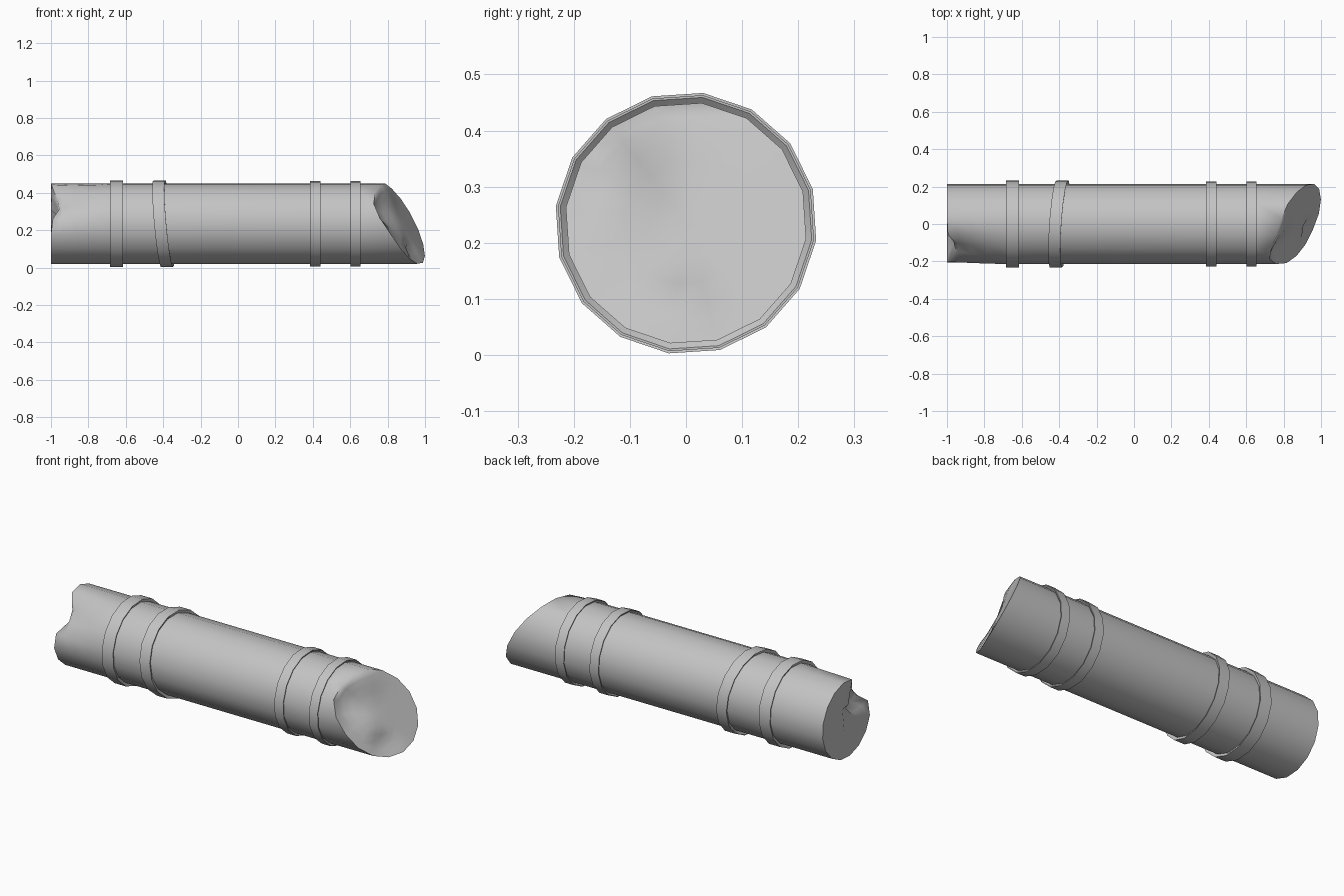
import bpy, bmesh, math
from math import cos, sin, radians, exp

old = bpy.data.objects.get("Cube")
if old:
    bpy.data.objects.remove(old)

SIDES, RADIUS, AXIS_Z = 16, 0.216, 0.235

stone = bpy.data.materials.new("grey stone")
stone.use_nodes = True
stone.diffuse_color = (0.55, 0.55, 0.55, 1)
stone.node_tree.nodes["Principled BSDF"].inputs["Base Color"].default_value = stone.diffuse_color


def angle(k):
    return radians(k * 360 / SIDES - 7.5)


def finish(bm, name, sharp):
    """Turn a bmesh into a named, smooth-shaded object on the shaft axis."""
    bmesh.ops.recalc_face_normals(bm, faces=bm.faces)
    mesh = bpy.data.meshes.new(name)
    bm.to_mesh(mesh)
    bm.free()
    mesh.materials.append(stone)
    obj = bpy.data.objects.new(name, mesh)
    obj.location.z = AXIS_Z
    bpy.context.collection.objects.link(obj)
    bpy.ops.object.select_all(action='DESELECT')
    obj.select_set(True)
    bpy.context.view_layer.objects.active = obj
    bpy.ops.object.shade_smooth_by_angle(angle=radians(sharp))


def bridge(bm, a, b):
    for k in range(SIDES):
        n = (k + 1) % SIDES
        bm.faces.new((a[k], a[n], b[n], b[k]))


def bump(y, z, cy, cz, size):
    return exp(-((y - cy) ** 2 + (z - cz) ** 2) / size ** 2)


def broken_end(y, z):
    """Slanted break at the +x end, with a hollow and a crack."""
    x = 0.87 + 0.37 * y - 0.47 * z
    x -= 0.05 * bump(y, z, -0.14, 0.06, 0.08)
    x -= 0.04 * bump(y, z, -0.02, -0.15, 0.04)
    x += 0.02 * bump(y, z, -0.02, 0.17, 0.07)
    return min(x, 1.0)


def chipped(x, k, scale=1.0):
    """Shaft point with the dent near the -x end pressed inwards."""
    a = angle(k)
    off = (a - radians(142) + math.pi) % (2 * math.pi) - math.pi
    fade = max(0, (-0.68 - x) / 0.32) ** 1.3
    press = fade * exp(-(off / 0.42) ** 2)
    ripple = 0.012 * fade * sin(5 * off) * exp(-(off / 0.7) ** 2)
    r = (RADIUS - 0.075 * press + ripple) * scale
    shift = 0.05 * press if x < -0.99 else 0
    return (x + shift, r * cos(a), r * sin(a))


# Broken shaft
bm = bmesh.new()
loops = []
for s in (0.35, 0.7):
    loops.append([bm.verts.new(chipped(-1, k, s)) for k in range(SIDES)])
for x in (-1, -0.94, -0.87, -0.78, -0.68, 0.3, 0.66):
    loops.append([bm.verts.new(chipped(x, k)) for k in range(SIDES)])
for s in (1, 0.85, 0.68, 0.5, 0.3, 0.12):
    loop = []
    for k in range(SIDES):
        y, z = RADIUS * s * cos(angle(k)), RADIUS * s * sin(angle(k))
        loop.append(bm.verts.new((broken_end(y, z), y, z)))
    loops.append(loop)
for a, b in zip(loops, loops[1:]):
    bridge(bm, a, b)
bm.faces.new(loops[0])
bm.faces.new(loops[-1])
finish(bm, "broken_shaft", 62)


# Raised bands, with undercut sides
def band(name, centre, half, radius, lean_y=0.0, lean_z=0.0):
    bm = bmesh.new()
    profile = [(half - 0.012, RADIUS - 0.004), (half, radius - 0.004), (half, radius)]
    profile += [(-x, r) for x, r in reversed(profile)]
    rings = []
    for x, r in profile:
        ring = []
        for k in range(SIDES):
            y, z = r * cos(angle(k)), r * sin(angle(k))
            ring.append(bm.verts.new((centre + x + lean_y * y + lean_z * z, y, z)))
        rings.append(ring)
    for a, b in zip(rings, rings[1:] + rings[:1]):
        bridge(bm, a, b)
    finish(bm, name, 35)


band("left_outer_band", -0.65, 0.035, 0.234)
band("left_leaning_band", -0.40, 0.032, 0.234, 0.07, -0.09)
band("right_inner_band", 0.413, 0.028, 0.230)
band("right_outer_band", 0.628, 0.027, 0.230)
